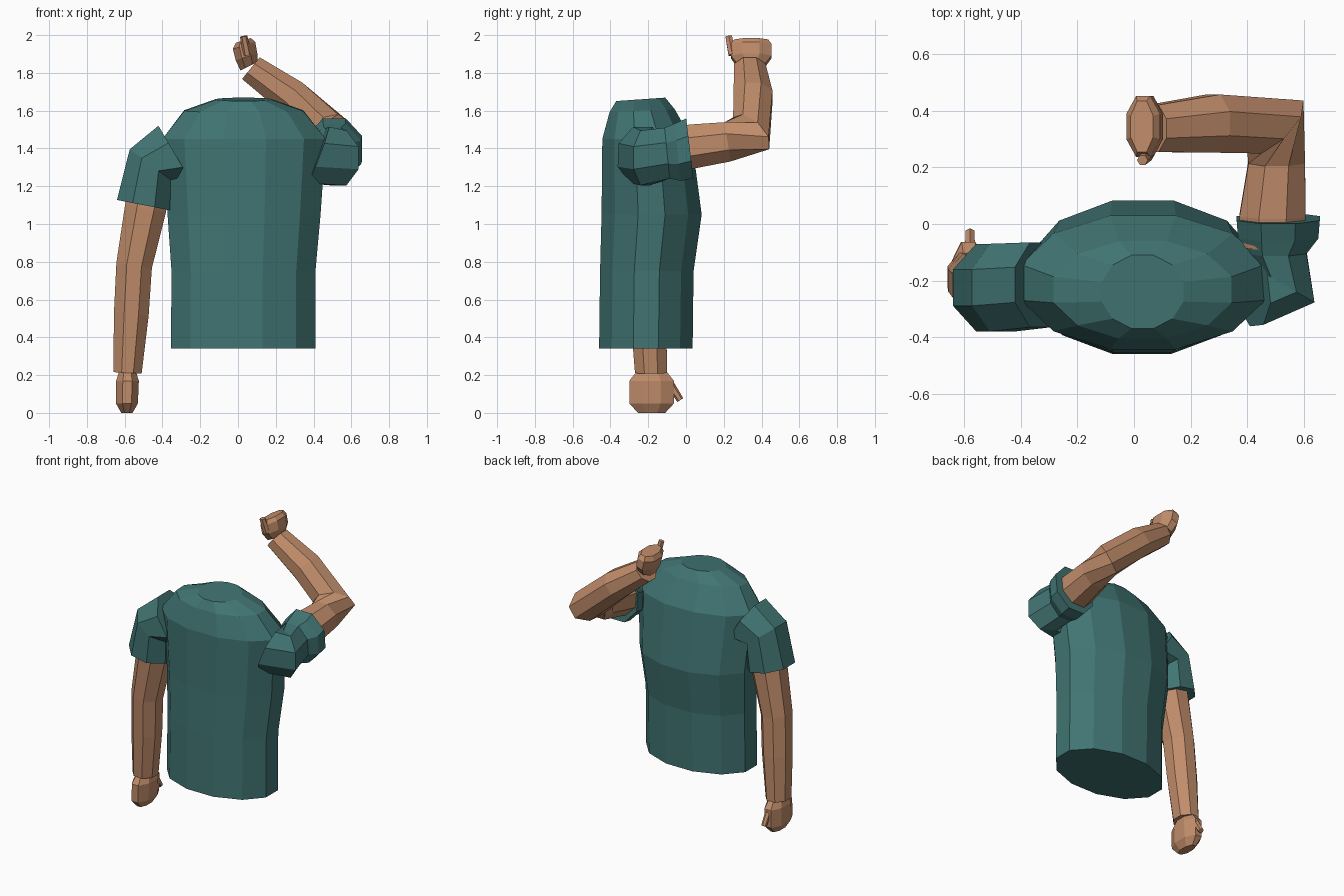
import bpy, bmesh, math
from mathutils import Vector


def material(name, rgb):
    m = bpy.data.materials.new(name)
    m.diffuse_color = (*rgb, 1)
    return m


teal = material("teal cloth", (0.052, 0.175, 0.170))
skin = material("skin", (0.53, 0.265, 0.145))


def loft(name, rings, sides, mat):
    """Capped flat-sided tube. Ring = (centre, normal, ref direction, half size along ref, half size across)."""
    bm = bmesh.new()
    loops = []
    k = 1 / math.cos(math.pi / sides)
    for c, n, ref, a, b in rings:
        c, n, ref = Vector(c), Vector(n).normalized(), Vector(ref)
        u = (ref - n * ref.dot(n)).normalized()
        v = n.cross(u)
        loop = []
        for i in range(sides):
            t = 2 * math.pi * (i + 0.5) / sides
            loop.append(bm.verts.new(c + u * (a * k * math.cos(t)) + v * (b * k * math.sin(t))))
        loops.append(loop)
    for p, q in zip(loops, loops[1:]):
        for i in range(sides):
            j = (i + 1) % sides
            bm.faces.new((p[i], p[j], q[j], q[i]))
    bm.faces.new(loops[0][::-1])
    bm.faces.new(loops[-1])
    bmesh.ops.recalc_face_normals(bm, faces=bm.faces)
    me = bpy.data.meshes.new(name)
    bm.to_mesh(me)
    bm.free()
    me.materials.append(mat)
    ob = bpy.data.objects.new(name, me)
    bpy.context.collection.objects.link(ob)
    return ob


X, Y, Z = (1, 0, 0), (0, 1, 0), (0, 0, 1)

# shirt body: 12-sided rings as (z, x min, x max, y min, y max, tilt)
body = [(0.34, -0.355, 0.41, -0.46, 0.035, 0),
        (0.75, -0.352, 0.41, -0.455, 0.04, 0),
        (1.05, -0.373, 0.437, -0.447, 0.083, 0),
        (1.45, -0.40, 0.465, -0.443, 0.03, 0),
        (1.60, -0.285, 0.345, -0.405, -0.06, -0.05),
        (1.66, -0.115, 0.175, -0.37, -0.11, -0.07)]
loft("shirt_body", [(((x0 + x1) / 2, (y0 + y1) / 2, z), (0, t, 1), X, (x1 - x0) / 2, (y1 - y0) / 2)
                    for z, x0, x1, y0, y1, t in body], 12, teal)

# sleeve of the hanging arm
loft("hanging_sleeve", [((-0.33, -0.215, 1.365), (-0.85, 0, -0.5), X, 0.18, 0.15),
                        ((-0.465, -0.225, 1.315), (-0.6, 0, -0.8), X, 0.135, 0.155),
                        ((-0.50, -0.225, 1.10), (-0.19, 0, -0.98), X, 0.143, 0.155)], 8, teal)

# hanging arm and hand
loft("hanging_arm", [((-0.46, -0.22, 1.25), (-0.2, 0, -1), X, 0.11, 0.11),
                     ((-0.49, -0.22, 1.08), (-0.2, 0, -1), X, 0.11, 0.11),
                     ((-0.55, -0.215, 0.78), (-0.15, 0, -1), X, 0.095, 0.10),
                     ((-0.565, -0.20, 0.52), (-0.08, 0, -1), X, 0.092, 0.095),
                     ((-0.585, -0.185, 0.212), (-0.05, 0, -1), X, 0.075, 0.085)], 8, skin)
loft("hanging_hand", [((-0.585, -0.182, 0.218), Z, X, 0.045, 0.08),
                      ((-0.585, -0.182, 0.17), Z, X, 0.06, 0.118),
                      ((-0.588, -0.182, 0.05), Z, X, 0.058, 0.118),
                      ((-0.588, -0.182, 0.0), Z, X, 0.03, 0.072)], 8, skin)
thumb_dir = (0, 0.06, -0.09)
loft("hanging_thumb", [((-0.58, -0.09, 0.16), thumb_dir, X, 0.018, 0.02),
                       ((-0.58, -0.03, 0.068), thumb_dir, X, 0.015, 0.016)], 6, skin)

# bunched sleeve of the raised arm, flaring to a cuff
loft("raised_sleeve", [((0.42, -0.235, 1.365), (0.9, 0.1, -0.35), Z, 0.16, 0.125),
                       ((0.53, -0.215, 1.35), (0.5, 0.87, 0), Z, 0.145, 0.125),
                       ((0.50, -0.10, 1.375), (0, 1, 0.1), Z, 0.135, 0.11),
                       ((0.51, -0.045, 1.38), (0, 1, 0.1), Z, 0.152, 0.142),
                       ((0.51, 0.02, 1.40), (0, 1, 0.12), Z, 0.16, 0.147)], 8, teal)

# raised arm, bent at the elbow over the head
fore = (-0.78, 0, 0.63)
out = (0.57, 0.73, -0.39)
loft("raised_arm", [((0.49, -0.08, 1.39), (0, 1, 0.1), X, 0.115, 0.115),
                    ((0.49, 0.03, 1.41), (0, 1, 0.1), X, 0.117, 0.117),
                    ((0.505, 0.22, 1.435), (0, 1, 0.15), X, 0.10, 0.105),
                    ((0.50, 0.345, 1.48), (-0.6, 0.75, 0.5), out, 0.13, 0.10),
                    ((0.28, 0.355, 1.675), fore, Y, 0.103, 0.095),
                    ((0.068, 0.338, 1.825), fore, Y, 0.083, 0.074)], 8, skin)

# raised hand and thumb
hand_dir = (-0.3, 0, 0.95)
loft("raised_hand", [((0.058, 0.345, 1.835), (-0.45, 0, 0.9), Y, 0.07, 0.05),
                     ((0.045, 0.345, 1.885), hand_dir, Y, 0.108, 0.06),
                     ((0.032, 0.345, 1.945), hand_dir, Y, 0.108, 0.062),
                     ((0.028, 0.345, 1.972), hand_dir, Y, 0.09, 0.042)], 8, skin)
thumb_up = (-0.2, -0.15, 1)
loft("raised_thumb", [((0.05, 0.245, 1.895), thumb_up, Y, 0.02, 0.02),
                      ((0.03, 0.226, 1.994), thumb_up, Y, 0.017, 0.017)], 6, skin)
